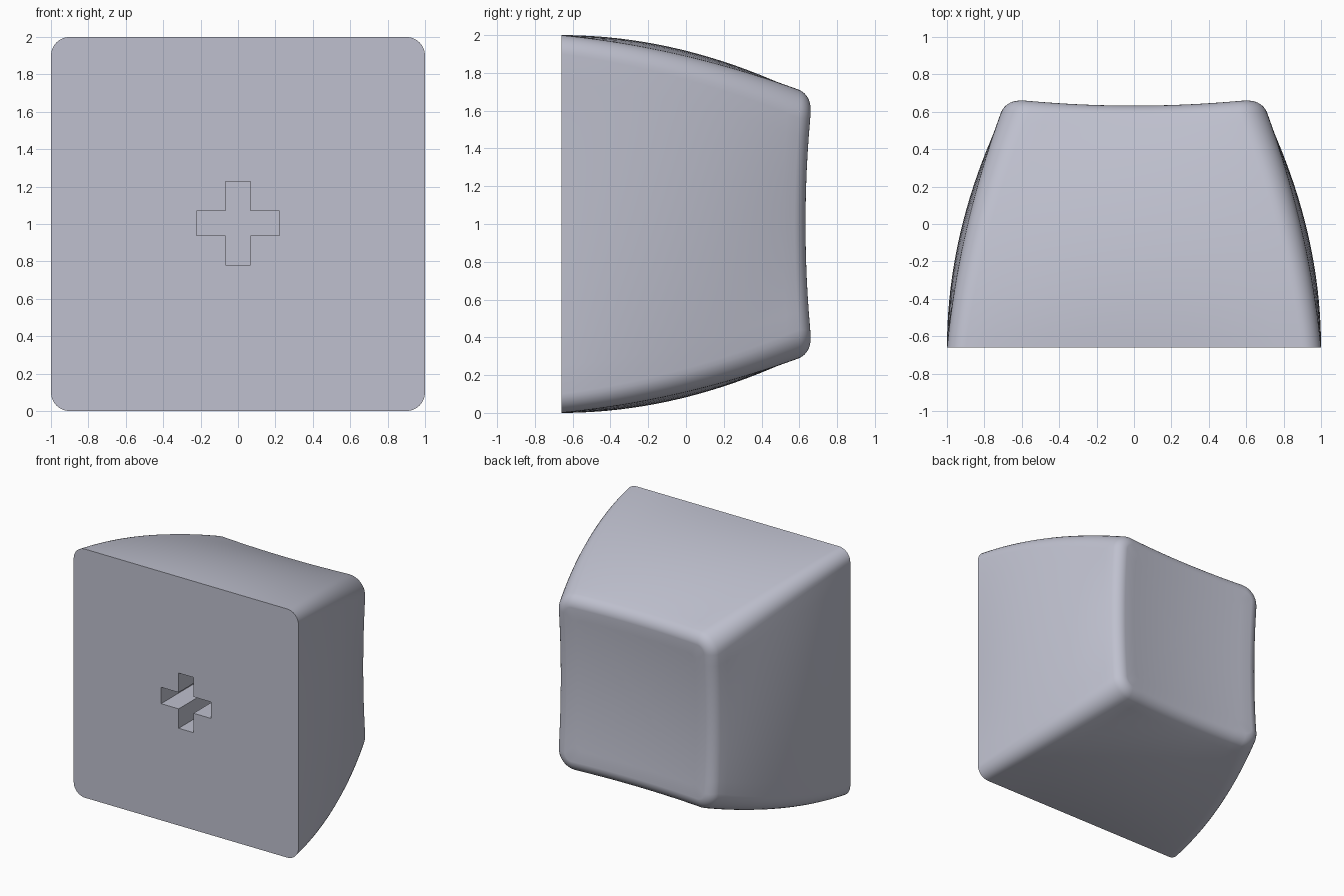
import bpy, bmesh, math

if "Cube" in bpy.data.objects:
    bpy.data.objects.remove(bpy.data.objects["Cube"], do_unlink=True)

BASE_Y = -0.66      # flat open side
TOP_HALF = 0.71     # half width where the walls meet the rim
CORNER_STEPS, EDGE_STEPS, WALL_STEPS, RIM_STEPS = 8, 12, 20, 10
RIM_RADIUS = 0.1
RIM_START = math.radians(25)

grey = bpy.data.materials.new("pale lavender grey")
grey.use_nodes = True
colour = (0.52, 0.53, 0.62, 1)
grey.diffuse_color = colour
grey.node_tree.nodes["Principled BSDF"].inputs["Base Color"].default_value = colour


def rounded_square(half, radius, bulge=0.0):
    """Outline of a rounded square whose sides may bow outward."""
    pts = []
    flat = half - bulge
    run = flat - radius
    for side in range(4):
        c, s = math.cos(side * math.pi / 2), math.sin(side * math.pi / 2)
        local = []
        for i in range(EDGE_STEPS):
            t = -1 + 2 * i / EDGE_STEPS
            local.append((flat + bulge * (1 - t * t), t * run))
        for i in range(CORNER_STEPS):
            a = math.pi / 2 * i / CORNER_STEPS
            local.append((run + radius * math.cos(a), run + radius * math.sin(a)))
        pts += [(u * c - v * s, u * s + v * c) for u, v in local]
    return pts


def dish(x, z):
    """Shallow spherical hollow on the back."""
    return 0.602 + 0.08 * (x * x + z * z)


bm = bmesh.new()
rings = []


def add_ring(points):
    ring = [bm.verts.new((x, y, z + 1)) for x, y, z in points]
    if rings:
        last = rings[-1]
        for i in range(len(ring)):
            j = (i + 1) % len(ring)
            bm.faces.new((last[i], last[j], ring[j], ring[i]))
    rings.append(ring)


# Rim outlines, from the wall edge inward
rim = []
for k in range(RIM_STEPS + 1):
    a = RIM_START + (math.pi / 2 - RIM_START) * k / RIM_STEPS
    inset = RIM_RADIUS * (math.cos(RIM_START) - math.cos(a))
    rim.append((rounded_square(TOP_HALF - inset, 0.15 - inset),
                RIM_RADIUS * (1 - math.sin(a))))
inner = rim[-1][0]
edge_y = [dish(x, z) - rim[0][1] for x, z in inner]

# Curved walls
for k in range(WALL_STEPS):
    s = k / WALL_STEPS
    outline = rounded_square(1 - (1 - TOP_HALF) * s * s, 0.1 + 0.05 * s,
                             0.12 * s * (1 - s))
    add_ring([(x, BASE_Y + s * (e - BASE_Y), z) for (x, z), e in zip(outline, edge_y)])

# Rounded rim
for outline, drop in rim:
    add_ring([(x, dish(*p) - drop, z) for (x, z), p in zip(outline, inner)])

# Dished back and flat front
for f in (0.85, 0.7, 0.55, 0.4, 0.25, 0.1):
    add_ring([(x * f, dish(x * f, z * f), z * f) for x, z in inner])
bm.faces.new(rings[-1])
bm.faces.new(list(reversed(rings[0])))
bmesh.ops.recalc_face_normals(bm, faces=bm.faces[:])

mesh = bpy.data.meshes.new("cap_body")
bm.to_mesh(mesh)
bm.free()
mesh.materials.append(grey)
body = bpy.data.objects.new("cap_body", mesh)
bpy.context.collection.objects.link(body)

# Cross-shaped socket in the front
ARM, THICK, DEPTH = 0.222, 0.066, 0.42
bm = bmesh.new()
outline = []
for side in range(4):
    c, s = round(math.cos(side * math.pi / 2)), round(math.sin(side * math.pi / 2))
    for u, v in ((ARM, -THICK), (ARM, THICK), (THICK, THICK)):
        outline.append((u * c - v * s, u * s + v * c))
face = bm.faces.new([bm.verts.new((x, BASE_Y - 0.2, z + 1.004)) for x, z in outline])
ext = bmesh.ops.extrude_face_region(bm, geom=[face])
moved = [g for g in ext["geom"] if isinstance(g, bmesh.types.BMVert)]
bmesh.ops.translate(bm, verts=moved, vec=(0, DEPTH + 0.2, 0))
bmesh.ops.recalc_face_normals(bm, faces=bm.faces[:])
cut_mesh = bpy.data.meshes.new("socket_cutter")
bm.to_mesh(cut_mesh)
bm.free()
cut_mesh.materials.append(grey)
cutter = bpy.data.objects.new("socket_cutter", cut_mesh)
cutter.hide_render = True
bpy.context.collection.objects.link(cutter)

cut = body.modifiers.new("socket", 'BOOLEAN')
cut.operation = 'DIFFERENCE'
cut.solver = 'EXACT'
cut.object = cutter
bpy.ops.object.select_all(action='DESELECT')
body.select_set(True)
bpy.context.view_layer.objects.active = body
bpy.ops.object.modifier_apply(modifier=cut.name)
bpy.data.objects.remove(cutter, do_unlink=True)
bpy.ops.object.shade_smooth_by_angle(angle=math.radians(35))
